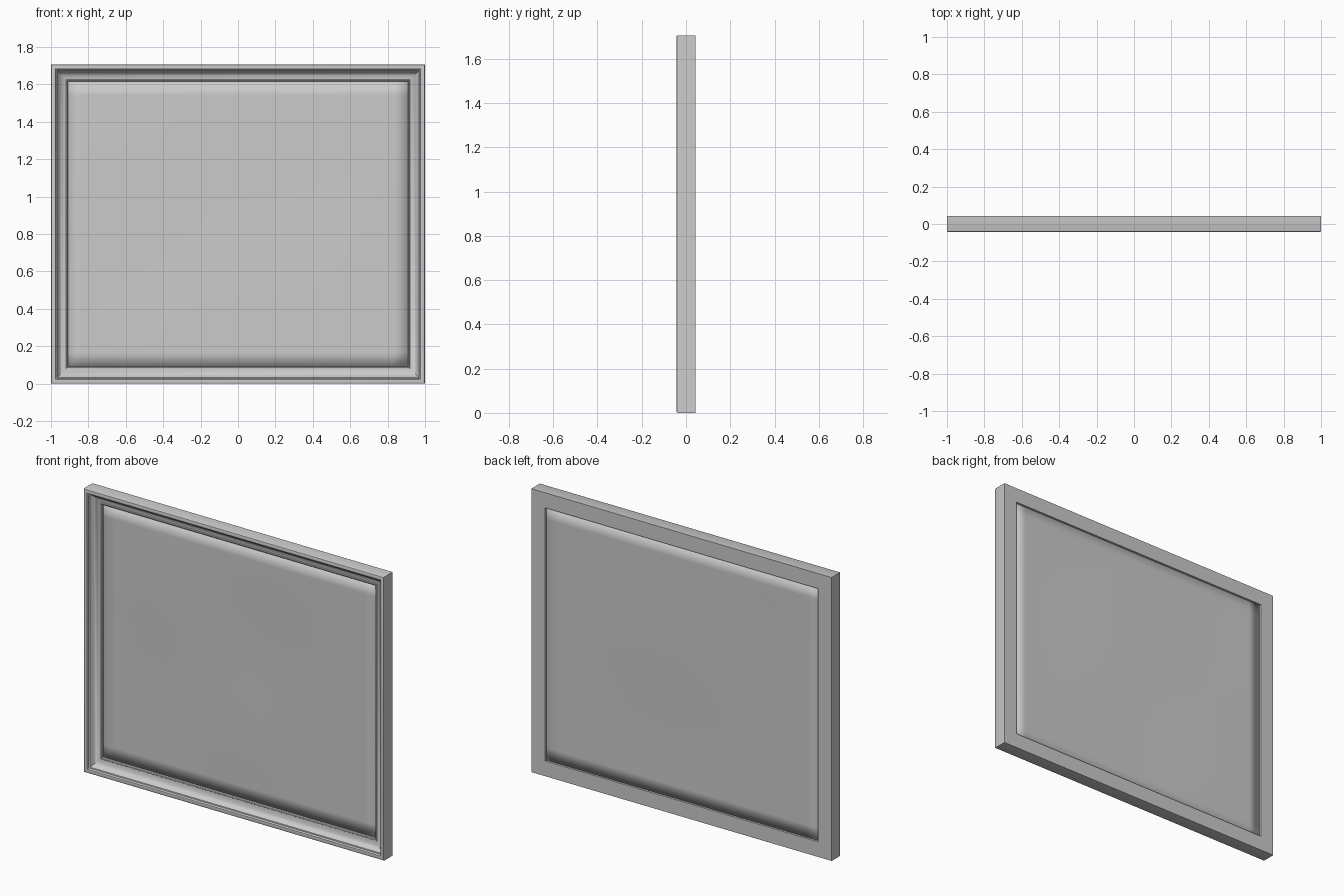
import bpy, bmesh
from math import sin

if "Cube" in bpy.data.objects:
    bpy.data.objects.remove(bpy.data.objects["Cube"])

W, H, D = 2.0, 1.706, 0.043   # width, height, half depth


def finish(name, bm, angle):
    bmesh.ops.recalc_face_normals(bm, faces=bm.faces[:])
    mesh = bpy.data.meshes.new(name)
    bm.to_mesh(mesh)
    bm.free()
    ob = bpy.data.objects.new(name, mesh)
    bpy.context.collection.objects.link(ob)
    bpy.ops.object.select_all(action='DESELECT')
    ob.select_set(True)
    bpy.context.view_layer.objects.active = ob
    bpy.ops.object.shade_smooth_by_angle(angle=angle)
    return ob


# Moulding cross-section: (inset from outer edge, y), swept round four mitred corners
profile = [(0, D), (0, -0.037), (0.002, -0.041), (0.006, -D), (0.018, -D),
           (0.023, -0.041), (0.026, -0.036), (0.027, -0.030), (0.033, -0.028),
           (0.039, -0.018), (0.047, -0.008), (0.057, 0.000), (0.068, 0.005),
           (0.080, 0.007), (0.082, 0.004), (0.086, 0.003), (0.090, 0.006),
           (0.091, 0.012), (0.091, D)]
bm = bmesh.new()
rings = []
for sx, sz in ((-1, -1), (1, -1), (1, 1), (-1, 1)):
    rings.append([bm.verts.new((sx * (W / 2 - d), y, H / 2 + sz * (H / 2 - d)))
                  for d, y in profile])
n = len(profile)
for k in range(4):
    a, b = rings[k], rings[(k + 1) % 4]
    for i in range(n):
        j = (i + 1) % n
        bm.faces.new((a[i], b[i], b[j], a[j]))
finish("frame_moulding", bm, 0.6)

# Slightly wavy panel held inside the frame
bm = bmesh.new()
bmesh.ops.create_grid(bm, x_segments=24, y_segments=20, size=0.5)
for v in bm.verts:
    u, w = v.co.x, v.co.y
    edge = (1 - 4 * u * u) * (1 - 4 * w * w)
    wave = 0.002 * edge * (sin(9 * u + 5 * w) + sin(7 * w - 4 * u + 1))
    v.co = (u * (W - 0.18), 0.018 + wave, H / 2 + w * (H - 0.18))
panel = finish("canvas_panel", bm, 0.6)
solid = panel.modifiers.new("thickness", 'SOLIDIFY')
solid.thickness = 0.012
solid.offset = 0
panel.location.y = 0.006
